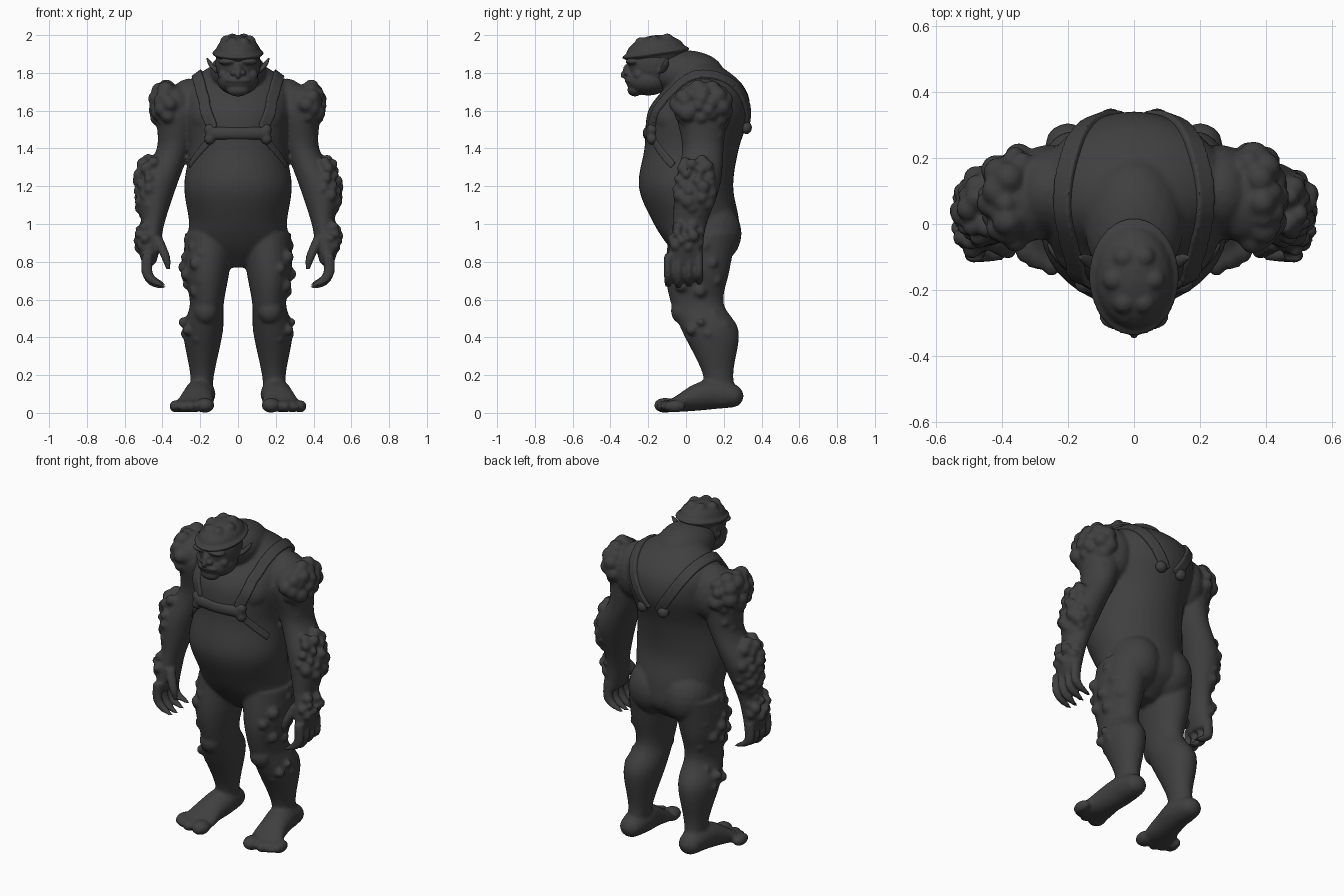
import bpy, bmesh, math, random
from mathutils import Vector, Matrix
from mathutils.bvhtree import BVHTree

random.seed(4)
cube = bpy.data.objects.get("Cube")
if cube:
    bpy.data.objects.remove(cube, do_unlink=True)

grey = (.05, .05, .05, 1)
material = bpy.data.materials.new("dark_grey")
material.use_nodes = True
material.diffuse_color = grey
shader = material.node_tree.nodes["Principled BSDF"]
shader.inputs["Base Color"].default_value = grey
shader.inputs["Roughness"].default_value = .8


def ball(bm, centre, radii):
    matrix = Matrix.Translation(centre) @ Matrix.Diagonal(radii).to_4x4()
    bmesh.ops.create_icosphere(bm, subdivisions=3, radius=1, matrix=matrix)


def pair(bm, centre, radii):
    """A ball on each side of the middle."""
    for side in (1, -1):
        ball(bm, (side * centre[0], centre[1], centre[2]), radii)


def catmull_rom(points, steps=6):
    smooth = []
    last = len(points) - 1
    for i in range(last):
        before, start = Vector(points[max(i - 1, 0)]), Vector(points[i])
        end, after = Vector(points[i + 1]), Vector(points[min(i + 2, last)])
        leave, arrive = (end - before) / 2, (after - start) / 2
        for step in range(steps):
            t = step / steps
            ease = t * t * (3 - 2 * t)
            smooth.append(start.lerp(end, ease) + leave * t * (1 - t) ** 2
                          - arrive * t * t * (1 - t))
    smooth.append(Vector(points[last]))
    return smooth


def bridge(bm, rings):
    """Skin a row of vertex rings and close both ends."""
    count = len(rings[0])
    for lower, upper in zip(rings, rings[1:]):
        for i in range(count):
            j = (i + 1) % count
            bm.faces.new((lower[i], lower[j], upper[j], upper[i]))
    bm.faces.new(rings[0])
    bm.faces.new(rings[-1])


def loft(bm, stations, side=1, upright=False, count=24):
    """Elliptical rings, each given as x, y, z, half width, half depth."""
    rings = []
    for x, y, z, wide, deep in catmull_rom(stations):
        ring = []
        for i in range(count):
            angle = math.tau * i / count
            u, v = wide * math.cos(angle), deep * math.sin(angle)
            offset = Vector((u, 0, v)) if upright else Vector((u, v, 0))
            point = Vector((x, y, z)) + offset
            point.x *= side
            ring.append(bm.verts.new(point))
        rings.append(ring)
    bridge(bm, rings)


def growths(bm, centre, radii, count, size, side):
    """Rough lumps spread evenly over the outer half of an ellipsoid."""
    for i in range(count):
        angle = (i * .618 % 1 - .5) * 3 + random.uniform(-.2, .2)
        height = 1.8 * (i + .5) / count - .9
        around = math.sqrt(1 - height * height)
        direction = (around * math.cos(angle), around * math.sin(angle), height)
        point = Vector([c + d * r for c, d, r in zip(centre, direction, radii)])
        point.x *= side
        lump = size * random.uniform(.7, 1.2)
        ball(bm, point, (lump, lump, lump))


def finish(name, bm, voxel):
    """Fuse the overlapping volumes of a part into one smooth skin."""
    bmesh.ops.recalc_face_normals(bm, faces=bm.faces)
    mesh = bpy.data.meshes.new(name)
    bm.to_mesh(mesh)
    bm.free()
    part = bpy.data.objects.new(name, mesh)
    bpy.context.collection.objects.link(part)
    bpy.ops.object.select_all(action='DESELECT')
    part.select_set(True)
    bpy.context.view_layer.objects.active = part
    fuse = part.modifiers.new("fuse", 'REMESH')
    fuse.mode, fuse.voxel_size = 'VOXEL', voxel
    bpy.ops.object.modifier_apply(modifier=fuse.name)
    soften = part.modifiers.new("soften", 'SMOOTH')
    soften.iterations = 4
    bpy.ops.object.modifier_apply(modifier=soften.name)
    part.data.materials.clear()
    part.data.materials.append(material)
    bpy.ops.object.shade_smooth_by_angle(angle=math.radians(50))
    return part


# Torso: pelvis, round belly, chest and hunched shoulders
bm = bmesh.new()
loft(bm, [(0, .08, .77, .06, .06), (0, .09, .88, .25, .18), (0, .05, 1.02, .26, .23),
          (0, 0, 1.2, .285, .25), (0, .03, 1.4, .26, .25), (0, .07, 1.6, .29, .27),
          (0, .1, 1.75, .26, .19), (0, .04, 1.89, .05, .06)], count=40)
ball(bm, (0, 0, 1.8), (.15, .2, .12))
pair(bm, (.11, .13, .95), (.15, .165, .17))
pair(bm, (.1, -.05, 1.56), (.15, .13, .12))
pair(bm, (.26, .1, 1.6), (.12, .14, .17))

for side in (1, -1):
    # Leg, kneecap, foot and toes
    loft(bm, [(.15, .09, .95, .13, .18), (.165, .06, .75, .12, .17), (.165, .06, .58, .09, .14),
              (.185, .13, .43, .105, .15), (.19, .17, .2, .063, .08), (.2, .18, .05, .06, .1)], side)
    ball(bm, (side * .17, -.02, .54), (.065, .06, .07))
    loft(bm, [(.2, .305, .09, .01, .01), (.2, .27, .09, .06, .055), (.2, .15, .1, .08, .08),
              (.215, .04, .08, .085, .07), (.23, -.06, .045, .1, .04),
              (.24, -.13, .03, .08, .02)], side, upright=True)
    ball(bm, (side * .175, -.11, .04), (.05, .06, .04))
    for toe in range(3):
        ball(bm, (side * (.25 + toe * .04), toe * .02 - .1, .035), (.033, .06, .033))
    # Arm and palm
    loft(bm, [(.2, .1, 1.7, .05, .08), (.3, .08, 1.6, .12, .13), (.34, .09, 1.4, .09, .11),
              (.43, .06, 1.2, .105, .12), (.45, .02, 1, .06, .09), (.47, 0, .88, .06, .09),
              (.47, 0, .79, .035, .09)], side)
    ball(bm, (side * .34, .08, 1.63), (.11, .14, .11))
    # Curled fingers and thumb
    for finger in range(4):
        y = finger * .055 - .095
        tip = .66 + .01 * abs(finger - 1)
        loft(bm, [(.48, y, .84, .03, .022), (.48, y, .74, .03, .022), (.44, y, tip + .02, .035, .02),
                  (.4, y, tip, .025, .015)], side)
    loft(bm, [(.43, -.05, .93, .03, .03), (.385, -.08, .83, .025, .025),
              (.37, -.08, .76, .012, .012)], side)
    # Growths on shoulder, elbow, forearm, hand, thigh and shin
    growths(bm, (.34, .08, 1.63), (.1, .13, .11), 26, .042, side)
    growths(bm, (.35, .09, 1.46), (.05, .09, .07), 6, .03, side)
    growths(bm, (.44, .05, 1.19), (.09, .1, .17), 28, .032, side)
    growths(bm, (.475, 0, .93), (.06, .08, .08), 12, .028, side)
    growths(bm, (.175, .05, .78), (.105, .14, .2), 16 - 4 * side, .032, side)
    growths(bm, (.2, .1, .46), (.09, .11, .08), 7, .03, side)
body = finish("body", bm, .01)

# Head: skull, jaw, lips, hooked nose, brows, cheeks and pointed ears
bm = bmesh.new()
ball(bm, (0, -.17, 1.85), (.12, .14, .14))
ball(bm, (0, -.2, 1.76), (.11, .12, .08))
ball(bm, (0, -.27, 1.71), (.06, .04, .035))
ball(bm, (0, -.29, 1.76), (.07, .035, .02))
ball(bm, (0, -.305, 1.81), (.025, .03, .04))
ball(bm, (0, -.33, 1.79), (.013, .018, .02))
pair(bm, (.025, -.31, 1.8), (.018, .02, .015))
pair(bm, (.05, -.28, 1.86), (.055, .04, .02))
pair(bm, (.07, -.25, 1.79), (.035, .03, .03))
for side in (1, -1):
    loft(bm, [(.11, -.13, 1.8, .01, .02), (.14, -.11, 1.84, .016, .02),
              (.165, -.1, 1.88, .005, .008)], side)
finish("head", bm, .006)

# Cap: lumpy crown over a flat rim, tipped forward
bm = bmesh.new()
ball(bm, (0, 0, 0), (.12, .16, .095))
ball(bm, (0, 0, 0), (.138, .182, .03))
for lump in range(6):
    angle = math.tau * lump / 6
    ball(bm, (.06 * math.cos(angle), .08 * math.sin(angle), .06), (.035, .035, .035))
tilt = Matrix.Translation((0, -.16, 1.905)) @ Matrix.Rotation(math.radians(8), 4, 'X')
bmesh.ops.transform(bm, verts=bm.verts, matrix=tilt)
finish("cap", bm, .007)

# Harness: bands that follow the skin
skin = BVHTree.FromPolygons([v.co for v in body.data.vertices],
                            [p.vertices for p in body.data.polygons])


def band(bm, path, width, thickness):
    hits = [skin.find_nearest(point) for point in path]
    rings = []
    for i, (spot, *_) in enumerate(hits):
        near = hits[max(i - 2, 0):i + 3]
        normal = sum((hit[1] for hit in near), Vector()).normalized()
        across = (near[-1][0] - near[0][0]).cross(normal).normalized() * width / 2
        inner, outer = spot - normal * .02, spot + normal * thickness
        rings.append([bm.verts.new(corner) for corner in
                      (inner - across, inner + across, outer + across, outer - across)])
    bridge(bm, rings)


bm = bmesh.new()
for side in (1, -1):
    over_shoulder = []
    for step in range(33):
        t = step / 32
        arch = math.sin(math.pi * t)
        over_shoulder.append(Vector((side * (.15 - .11 * t + .13 * arch),
                                     .06 - .27 * math.cos(math.pi * t), 1.5 + .3 * arch)))
    band(bm, over_shoulder, .06, .015)
    front, flank = Vector((side * .15, -.2, 1.46)), Vector((side * .26, -.07, 1.31))
    band(bm, [front.lerp(flank, step / 9) for step in range(10)], .04, .008)
finish("harness_straps", bm, .006)

# Breast bar with knobbed ends, and the rear buckles
bm = bmesh.new()
for step in range(-8, 9):
    x = step * .018
    ball(bm, (x, x * x - .205, 1.48), (.03, .025, .035))
pair(bm, (.15, -.18, 1.5), (.03, .03, .03))
pair(bm, (.15, -.18, 1.45), (.03, .03, .03))
pair(bm, (.07, .32, 1.51), (.035, .03, .035))
finish("harness_bar", bm, .007)
